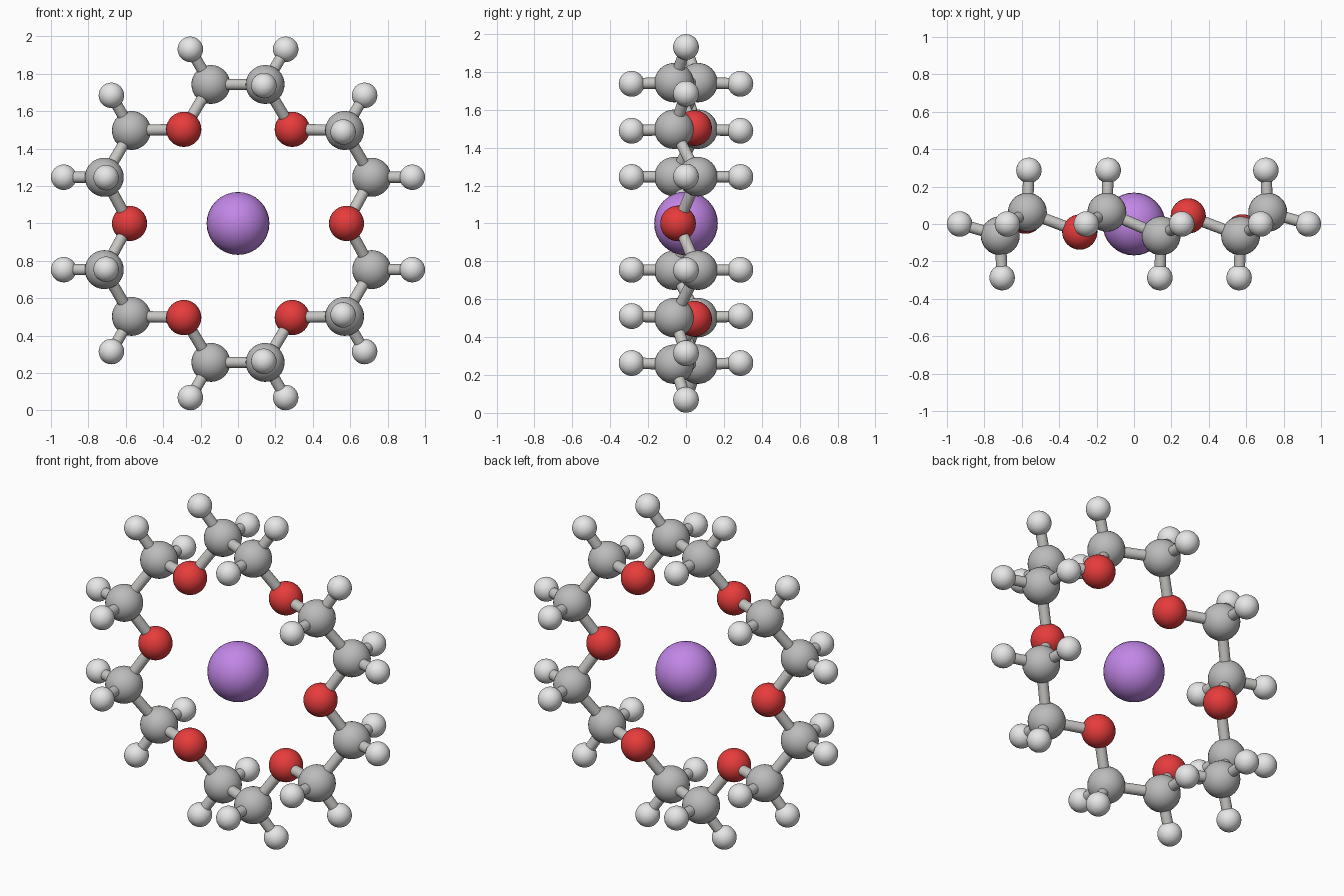
import bpy
from mathutils import Vector

if "Cube" in bpy.data.objects:
    bpy.data.objects.remove(bpy.data.objects["Cube"], do_unlink=True)


def material(name, rgb):
    m = bpy.data.materials.new(name)
    m.use_nodes = True
    m.diffuse_color = (*rgb, 1)
    m.node_tree.nodes["Principled BSDF"].inputs["Base Color"].default_value = (*rgb, 1)
    return m


GREY = material("carbon grey", (0.5, 0.5, 0.5))
RED = material("oxygen red", (0.9, 0.05, 0.05))
WHITE = material("hydrogen white", (0.95, 0.95, 0.95))
PURPLE = material("metal purple", (0.56, 0.25, 0.83))
BOND = material("bond grey", (0.57, 0.56, 0.54))
STYLE = {"carbon": (GREY, 0.104), "oxygen": (RED, 0.094),
         "hydrogen": (WHITE, 0.068), "metal_ion": (PURPLE, 0.168)}
CENTRE = Vector((0, 0, 1))


def finish(name, mat):
    ob = bpy.context.object
    ob.name = name
    ob.data.materials.append(mat)
    bpy.ops.object.shade_smooth_by_angle()


def atom(kind, pos):
    mat, radius = STYLE[kind]
    bpy.ops.mesh.primitive_uv_sphere_add(segments=32, ring_count=16, radius=radius,
                                         location=CENTRE + pos)
    finish(kind, mat)


def bond(a, b):
    d = b - a
    bpy.ops.mesh.primitive_cylinder_add(vertices=20, radius=0.03, depth=d.length,
                                        location=CENTRE + (a + b) / 2,
                                        rotation=d.to_track_quat("Z", "Y").to_euler())
    finish("bond", BOND)


# One quarter of the ring, from the side to the top, relative to the centre
SIDE_OXYGEN = Vector((0.58, -0.042, 0))
UPPER_OXYGEN = Vector((0.29, 0.043, 0.503))
# Each carbon with its outward and its axial hydrogen
CARBONS = [
    [Vector(p) for p in group] for group in (
        ((0.715, 0.063, 0.247), (0.932, 0, 0.247), (0.705, 0.287, 0.245)),
        ((0.57, -0.063, 0.497), (0.677, 0, 0.685), (0.562, -0.287, 0.489)),
        ((0.145, -0.063, 0.743), (0.255, 0, 0.931), (0.138, -0.287, 0.737)),
    )
]

# Central ion
atom("metal_ion", Vector())

# Ring: half turn about the vertical axis, mirrored top to bottom
for turn in (1, -1):
    atom("oxygen", SIDE_OXYGEN * turn)
    for flip in (1, -1):
        def place(p):
            return Vector((p.x * turn, p.y * turn, p.z * flip))

        chain = [SIDE_OXYGEN, CARBONS[0][0], CARBONS[1][0], UPPER_OXYGEN, CARBONS[2][0]]
        for a, b in zip(chain, chain[1:]):
            bond(place(a), place(b))
        atom("oxygen", place(UPPER_OXYGEN))
        for carbon, *hydrogens in CARBONS:
            atom("carbon", place(carbon))
            for h in hydrogens:
                atom("hydrogen", place(h))
                bond(place(carbon), place(h))

# Bonds closing the ring at top and bottom
for flip in (1, -1):
    c = CARBONS[2][0]
    bond(Vector((c.x, c.y, c.z * flip)), Vector((-c.x, -c.y, c.z * flip)))
